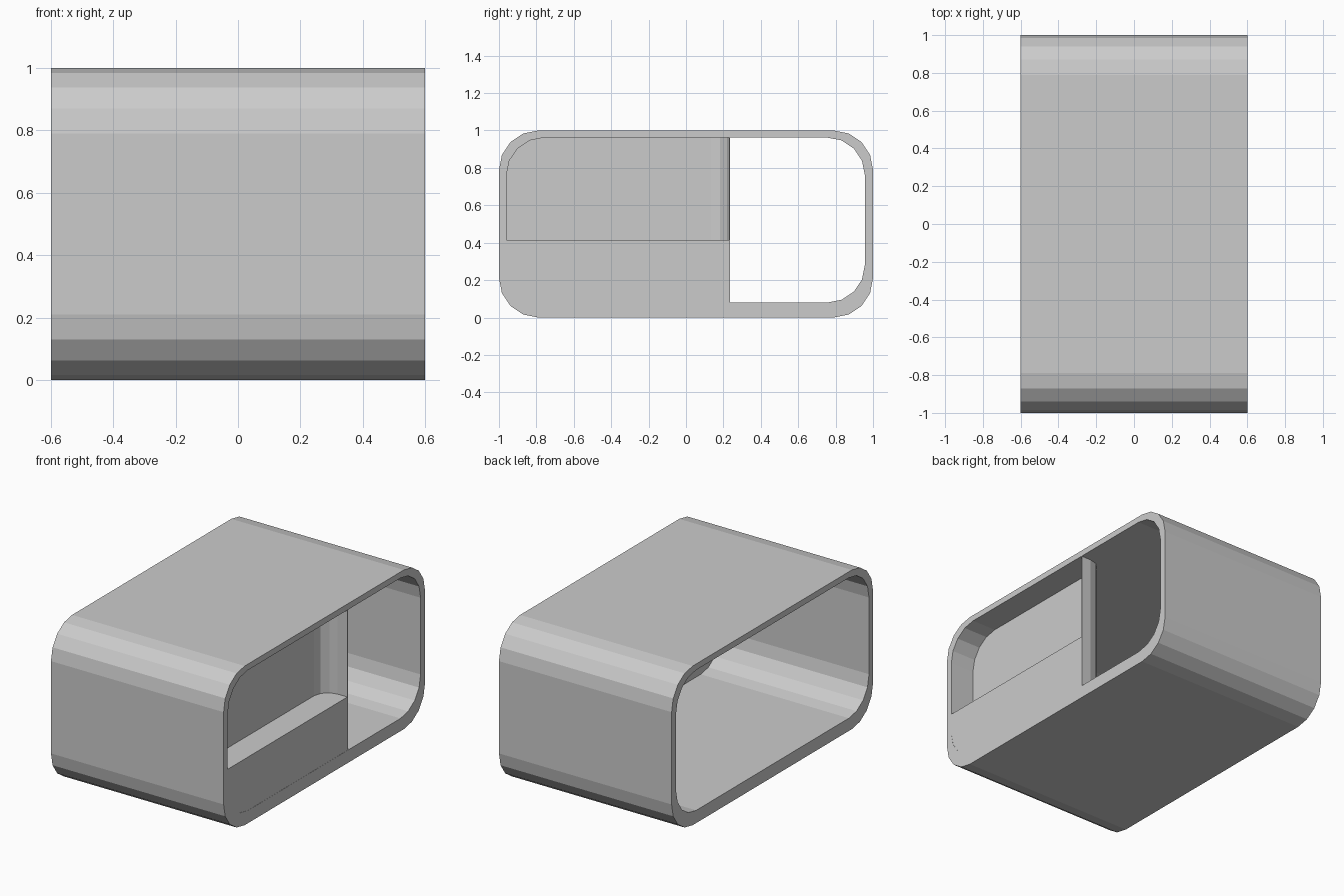
import bpy, bmesh
from math import sin, cos, pi

if "Cube" in bpy.data.objects:
    bpy.data.objects.remove(bpy.data.objects["Cube"])


def rounded_rect(y0, y1, z0, z1, r, n=4):
    """Outline with n flat segments per corner, counter-clockwise."""
    pts = []
    corners = [(y1 - r, z1 - r), (y0 + r, z1 - r), (y0 + r, z0 + r), (y1 - r, z0 + r)]
    for q, (cy, cz) in enumerate(corners):
        for i in range(n + 1):
            a = pi / 2 * (q + i / n)
            pts.append((cy + r * cos(a), cz + r * sin(a)))
    return pts


def finish(bm, name):
    bmesh.ops.recalc_face_normals(bm, faces=bm.faces)
    mesh = bpy.data.meshes.new(name)
    bm.to_mesh(mesh)
    bm.free()
    obj = bpy.data.objects.new(name, mesh)
    bpy.context.collection.objects.link(obj)
    return obj


def prism(name, pts, axis, lo, hi):
    """Extrude a 2D outline along 'x' (pts are y,z) or 'z' (pts are x,y)."""
    bm = bmesh.new()
    place = (lambda p, h: (h, *p)) if axis == 'x' else (lambda p, h: (*p, h))
    a = [bm.verts.new(place(p, lo)) for p in pts]
    b = [bm.verts.new(place(p, hi)) for p in pts]
    bm.faces.new(a)
    bm.faces.new(b)
    for i in range(len(pts)):
        j = (i + 1) % len(pts)
        bm.faces.new((a[i], a[j], b[j], b[i]))
    return finish(bm, name)


OUTER = rounded_rect(-1, 1, 0, 1, 0.21)
INNER = rounded_rect(-0.96, 0.956, 0.08, 0.962, 0.2)

# Sleeve: rounded tube open at both ends
bm = bmesh.new()
rings = [[bm.verts.new((x, *p)) for p in pts]
         for x, pts in ((-0.6, OUTER), (0.6, OUTER), (0.6, INNER), (-0.6, INNER))]
for k in range(4):
    r, s = rings[k], rings[(k + 1) % 4]
    for i in range(len(r)):
        j = (i + 1) % len(r)
        bm.faces.new((r[i], r[j], s[j], s[i]))
finish(bm, "sleeve")

# Helper: interior volume used to trim the inserts to the rounded inside
cavity = prism("cavity_helper", INNER, 'x', -0.7, 0.7)
cavity.hide_render = True
cavity.hide_set(True)


def plan_curve(off):
    """Back wall running along y, then turning towards +x; off = inward offset."""
    r = 0.1 - off
    arc = [(0.53 - r * cos(a), 0.135 + r * sin(a)) for a in (0, pi / 6, pi / 3, pi / 2)]
    return [(0.43 + off, -1.2)] + arc + [(0.599, 0.235 - off)]


def trim(obj):
    mod = obj.modifiers.new("trim", 'BOOLEAN')
    mod.operation = 'INTERSECT'
    mod.solver = 'EXACT'
    mod.object = cavity


# Lower solid ledge
trim(prism("ledge", plan_curve(0) + [(0.599, -1.2)], 'z', -0.1, 0.415))

# Thin curved panel above the ledge
trim(prism("curved_panel", plan_curve(0) + plan_curve(0.004)[::-1], 'z', 0.415, 1.1))
